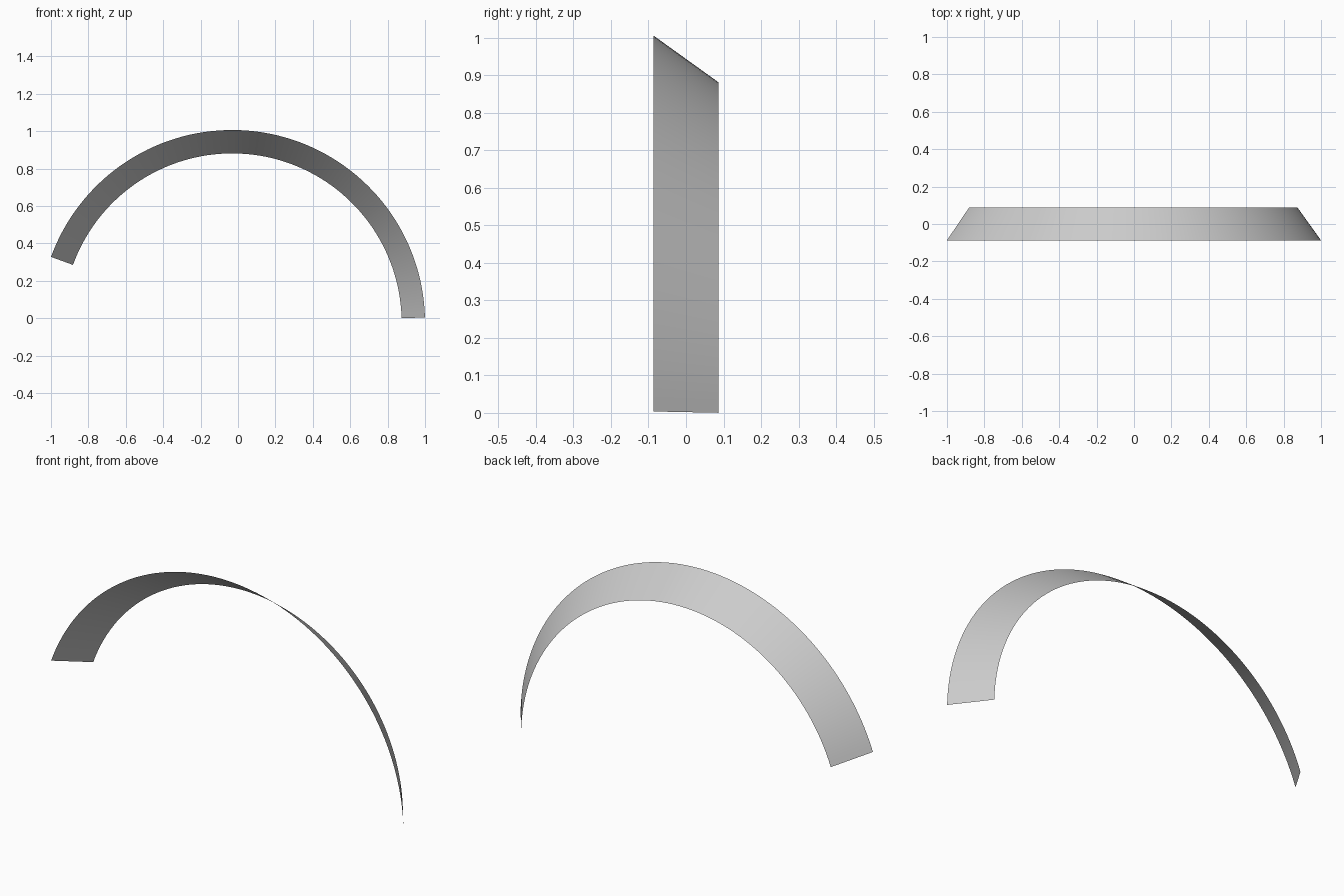
import bpy
import bmesh
from math import radians, sin, cos

if "Cube" in bpy.data.objects:
    bpy.data.objects.remove(bpy.data.objects["Cube"])

# Tapered arch band: open conical strip, wide rim at the front
CX, CZ = -0.031, -0.025
START, END = radians(1.6), radians(160)
RIMS = ((1.031, -0.087), (0.906, 0.087))  # radius, y
STEPS = 72

bm = bmesh.new()
rows = []
for i in range(STEPS + 1):
    a = START + (END - START) * i / STEPS
    rows.append([bm.verts.new((CX + r * cos(a), y, CZ + r * sin(a))) for r, y in RIMS])

# Quads with normals facing outward
for p, q in zip(rows, rows[1:]):
    bm.faces.new((p[0], p[1], q[1], q[0])).smooth = True
bm.normal_update()
if bm.faces[:][STEPS // 2].normal.z < 0:
    bmesh.ops.reverse_faces(bm, faces=bm.faces[:])

mesh = bpy.data.meshes.new("arch_band")
bm.to_mesh(mesh)
bm.free()
band = bpy.data.objects.new("arch_band", mesh)
bpy.context.collection.objects.link(band)
